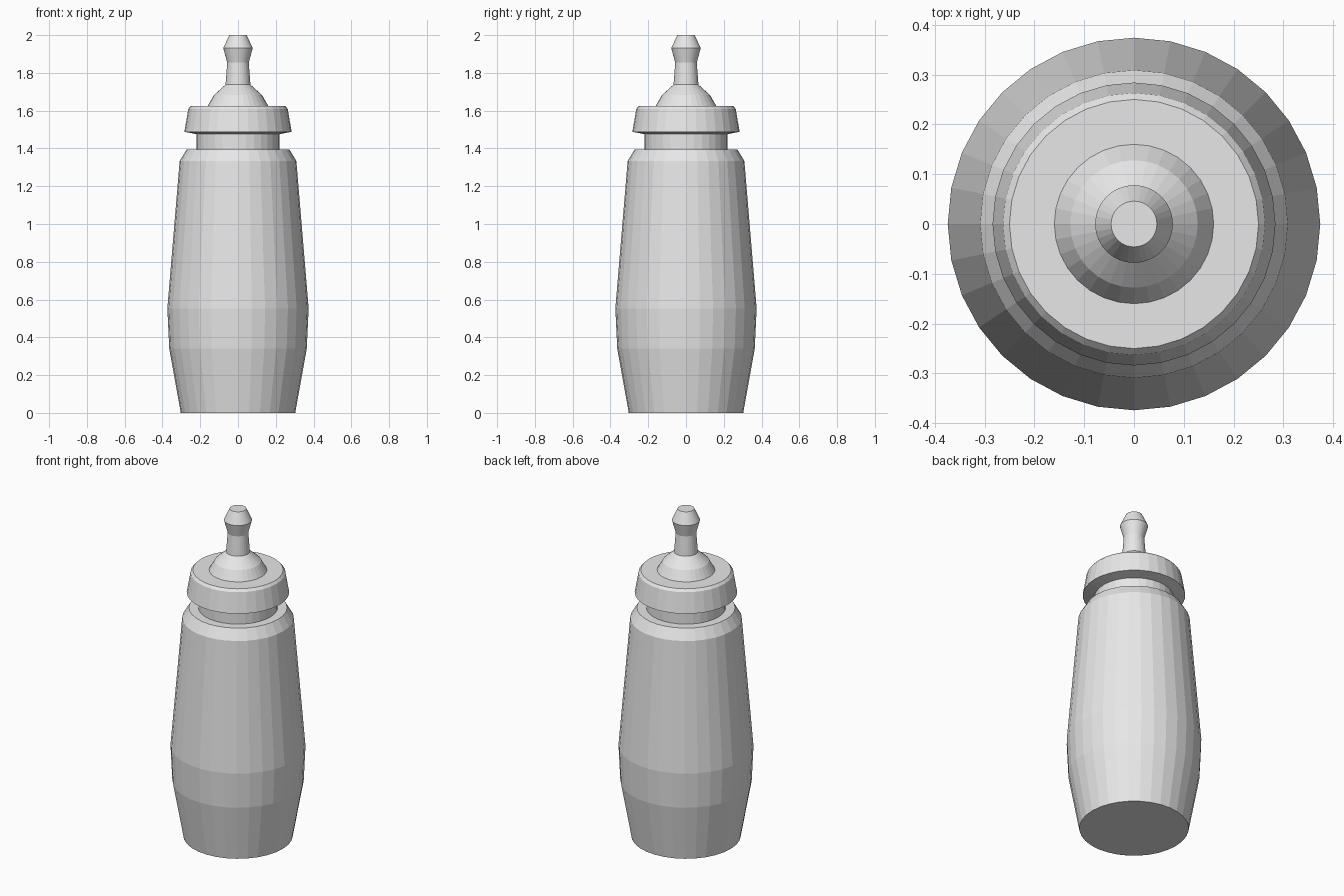
import bpy
import bmesh
import math

if "Cube" in bpy.data.objects:
    bpy.data.objects.remove(bpy.data.objects["Cube"])

SIDES = 32

grey = bpy.data.materials.new("light_grey")
grey.diffuse_color = (0.8, 0.8, 0.8, 1.0)
grey.use_nodes = True
grey.node_tree.nodes["Principled BSDF"].inputs["Base Color"].default_value = grey.diffuse_color


def lathe(name, profile):
    """Closed, flat-faced solid of revolution from (radius, height) pairs, bottom to top."""
    bm = bmesh.new()
    rings = []
    for r, z in profile:
        rings.append([bm.verts.new((r * math.sin(2 * math.pi * i / SIDES),
                                    r * math.cos(2 * math.pi * i / SIDES), z))
                      for i in range(SIDES)])
    for low, high in zip(rings, rings[1:]):
        for i in range(SIDES):
            j = (i + 1) % SIDES
            bm.faces.new((low[i], low[j], high[j], high[i]))
    bm.faces.new(rings[0])
    bm.faces.new(rings[-1])
    bmesh.ops.recalc_face_normals(bm, faces=bm.faces)
    mesh = bpy.data.meshes.new(name)
    bm.to_mesh(mesh)
    bm.free()
    mesh.materials.append(grey)
    obj = bpy.data.objects.new(name, mesh)
    bpy.context.collection.objects.link(obj)
    return obj


# Tapered base and band
lathe("base", [(0.303, 0), (0.364, 0.34), (0.374, 0.553)])

# Long bottle wall with chamfered shoulder
lathe("bottle_body", [(0.374, 0.553), (0.309, 1.333), (0.272, 1.395)])

# Narrow neck under the cap
lathe("neck", [(0.22, 1.395), (0.22, 1.477)])

# Screw cap with bevelled rim
lathe("cap", [(0.22, 1.476), (0.284, 1.488), (0.263, 1.61), (0.25, 1.625)])

# Domed spout, stem and flared tip
lathe("nozzle", [(0.16, 1.625), (0.128, 1.682), (0.066, 1.738), (0.057, 1.855),
                 (0.078, 1.931), (0.046, 2.0)])
